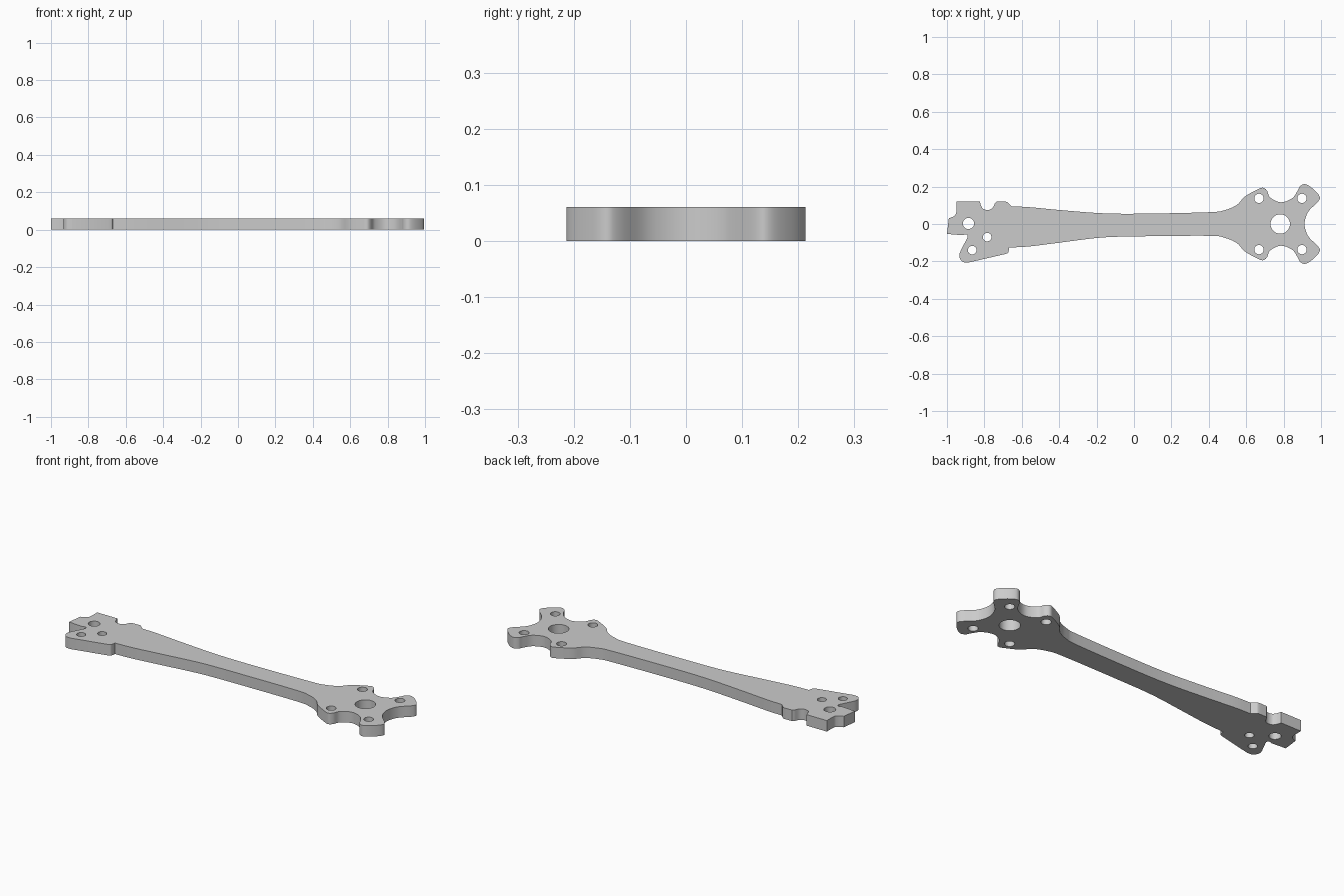
import bpy
import bmesh
import math
from mathutils import Vector

THICKNESS = 0.061

default_cube = bpy.data.objects.get("Cube")
if default_cube:
    bpy.data.objects.remove(default_cube, do_unlink=True)


def smooth_path(points, steps=5):
    """Catmull-Rom curve through the points, open at both ends."""
    pts = [Vector(p) for p in points]
    pts = [pts[0] * 2 - pts[1]] + pts + [pts[-1] * 2 - pts[-2]]
    path = []
    for a, b, c, d in zip(pts, pts[1:], pts[2:], pts[3:]):
        for i in range(steps):
            t = i / steps
            path.append(0.5 * (2 * b + (c - a) * t
                               + (2 * a - 5 * b + 4 * c - d) * t ** 2
                               + (3 * b - a - 3 * c + d) * t ** 3))
    path.append(pts[-2])
    return path


def circle(x, y, radius, sides=32):
    angles = [math.tau * i / sides for i in range(sides)]
    return [Vector((x + radius * math.cos(a), y + radius * math.sin(a)))
            for a in angles]


def add_loop(curve, loop):
    spline = curve.splines.new('POLY')
    spline.points.add(len(loop) - 1)
    for point, co in zip(spline.points, loop):
        point.co = (co.x, co.y, 0, 1)
    spline.use_cyclic_u = True


# Motor mount: back half from the arm to the tip, mirrored to the front
mount_back = [(.4, .063), (.485, .074), (.55, .102), (.593, .147),
              (.66, .184), (.69, .194), (.711, .178), (.728, .142),
              (.785, .116), (.845, .137), (.875, .178), (.888, .202),
              (.915, .213), (.955, .19), (.992, .148), (.983, .118),
              (.932, .066)]
mount_front = [(x, -y) for x, y in reversed(mount_back)]

# Tapered arm edges
arm_back = [(-.655, .094), (-.56, .09), (-.4, .075), (-.18, .058), (.03, .055)]
arm_front = [(.03, -.066), (-.18, -.073), (-.4, -.1), (-.56, -.12),
             (-.667, -.126)]
long_edge = arm_back + mount_back + [(.912, 0)] + mount_front + arm_front

# Frame end: separate runs meet at sharp corners
runs = [
    long_edge,
    [(-.67, -.145), (-.675, -.155), (-.69, -.161)],
    [(-.885, -.206), (-.913, -.203), (-.93, -.185), (-.933, -.16),
     (-.915, -.12), (-.892, -.075), (-.89, -.06), (-.9, -.055), (-.915, -.06)],
    [(-1, -.053), (-.99, .03)],
    [(-.965, .04), (-.952, .055), (-.949, .08)],
    [(-.949, .121), (-.825, .121)],
    [(-.818, .098), (-.805, .08), (-.78, .075), (-.757, .085), (-.743, .112)],
    [(-.735, .119), (-.685, .119), (-.672, .112)],
]
outline = [p for run in runs for p in smooth_path(run)]

# Bolt holes and shaft opening
holes = [circle(.782, 0, .052)]
for x in (.668, .898):
    for y in (-.137, .137):
        holes.append(circle(x, y, .025))
holes.append(circle(-.885, .003, .03))
holes.append(circle(-.785, -.07, .023))
holes.append(circle(-.865, -.14, .023))

# Flat plate cut from the outline
curve = bpy.data.curves.new("arm_plate", 'CURVE')
curve.dimensions = '2D'
curve.fill_mode = 'BOTH'
curve.extrude = THICKNESS / 2
for loop in [outline] + holes:
    add_loop(curve, loop)

plate = bpy.data.objects.new("arm_plate", curve)
bpy.context.collection.objects.link(plate)
for obj in bpy.context.selected_objects:
    obj.select_set(False)
plate.select_set(True)
bpy.context.view_layer.objects.active = plate
bpy.ops.object.convert(target='MESH')
plate = bpy.context.view_layer.objects.active

# Weld caps to walls and rest the plate on the ground
bm = bmesh.new()
bm.from_mesh(plate.data)
bmesh.ops.remove_doubles(bm, verts=bm.verts, dist=0.0001)
bmesh.ops.translate(bm, verts=bm.verts, vec=(0, 0, THICKNESS / 2))
bmesh.ops.recalc_face_normals(bm, faces=bm.faces)
bm.to_mesh(plate.data)
bm.free()
bpy.ops.object.shade_smooth_by_angle(angle=math.radians(30))

# Plain grey finish
grey = bpy.data.materials.new("light_grey")
grey.use_nodes = True
colour = (0.6, 0.6, 0.6, 1)
grey.diffuse_color = colour
grey.node_tree.nodes["Principled BSDF"].inputs["Base Color"].default_value = colour
plate.data.materials.clear()
plate.data.materials.append(grey)
